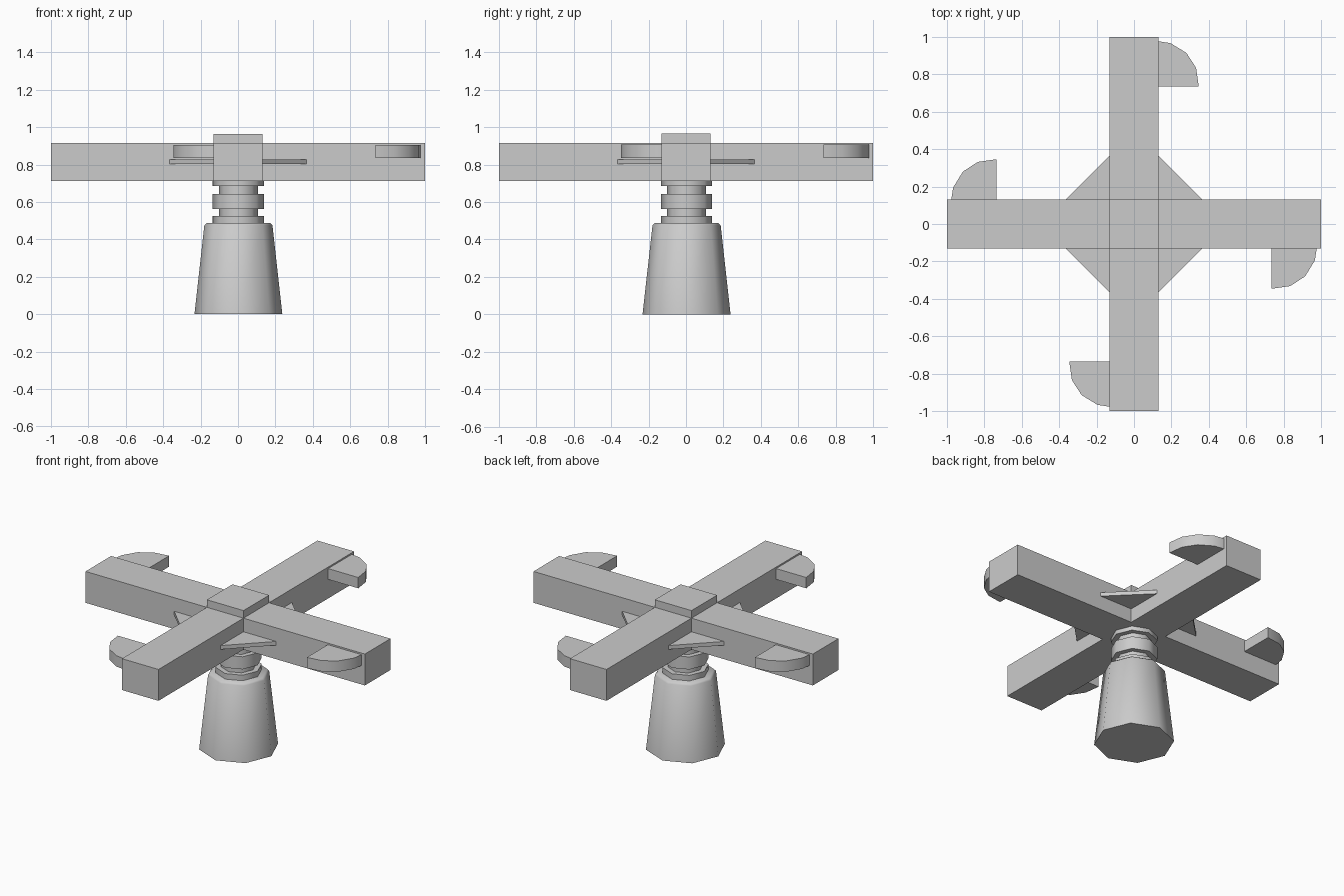
import bpy, bmesh
from math import radians, cos, sin, pi
from mathutils import Matrix

if "Cube" in bpy.data.objects:
    bpy.data.objects.remove(bpy.data.objects["Cube"])


def finish(name, bm, smooth=False):
    bmesh.ops.recalc_face_normals(bm, faces=bm.faces)
    mesh = bpy.data.meshes.new(name)
    bm.to_mesh(mesh)
    bm.free()
    ob = bpy.data.objects.new(name, mesh)
    bpy.context.collection.objects.link(ob)
    if smooth:
        mesh.shade_smooth()
        mesh.set_sharp_from_angle(angle=radians(50))
    return ob


def prism(name, outline, z0, z1, turn=0, smooth=False):
    """Extrude a flat outline upward, then turn it about the z axis."""
    bm = bmesh.new()
    face = bm.faces.new([bm.verts.new((x, y, z0)) for x, y in outline])
    ext = bmesh.ops.extrude_face_region(bm, geom=[face])
    top = [g for g in ext["geom"] if isinstance(g, bmesh.types.BMVert)]
    bmesh.ops.translate(bm, verts=top, vec=(0, 0, z1 - z0))
    bm.transform(Matrix.Rotation(turn, 4, 'Z'))
    return finish(name, bm, smooth)


def lathe(name, profile, sides=8):
    """Closed solid of revolution from (radius, z) points, bottom to top."""
    bm = bmesh.new()
    rings = [[bm.verts.new((CX + r * cos(2 * pi * i / sides),
                            CY + r * sin(2 * pi * i / sides), z))
              for i in range(sides)] for r, z in profile]
    for a, b in zip(rings, rings[1:]):
        for i in range(sides):
            j = (i + 1) % sides
            bm.faces.new((a[i], a[j], b[j], b[i]))
    bm.faces.new(rings[0])
    bm.faces.new(rings[-1])
    return finish(name, bm, True)


CX, CY = 0.002, 0.003
W = 0.131               # half width of the arms

# Tapered octagonal foot
lathe("foot", [(0.235, 0), (0.182, 0.476), (0.17, 0.488)])

# Stacked collars between the foot and the arms
lathe("neck", [(0.137, 0.486), (0.137, 0.524), (0.104, 0.524), (0.104, 0.562),
               (0.137, 0.562), (0.137, 0.643), (0.104, 0.643), (0.104, 0.686),
               (0.137, 0.686), (0.137, 0.714)])

# Cross of four arms with a raised square cap
cross = [(W, W), (W, 1), (-W, 1), (-W, W), (-1, W), (-1, -W),
         (-W, -W), (-W, -1), (W, -1), (W, -W), (1, -W), (1, W)]
prism("cross_arms", cross, 0.713, 0.916)
prism("centre_cap", [(-W, -W), (W, -W), (W, W), (-W, W)], 0.90, 0.965)

# Curved fin near each arm tip and a thin brace in each inner corner
fin = [(0.1, 0.735), (0.346, 0.735), (0.332, 0.835), (0.28, 0.915),
       (0.195, 0.967), (0.13, 0.977), (0.1, 0.977)]
brace = [(0.12, 0.12), (0.365, 0.12), (0.365, W), (W, 0.365), (0.12, 0.365)]
for k in range(4):
    prism(f"arm_fin_{k + 1}", fin, 0.836, 0.906, k * pi / 2, True)
    prism(f"corner_brace_{k + 1}", brace, 0.803, 0.828, k * pi / 2)
